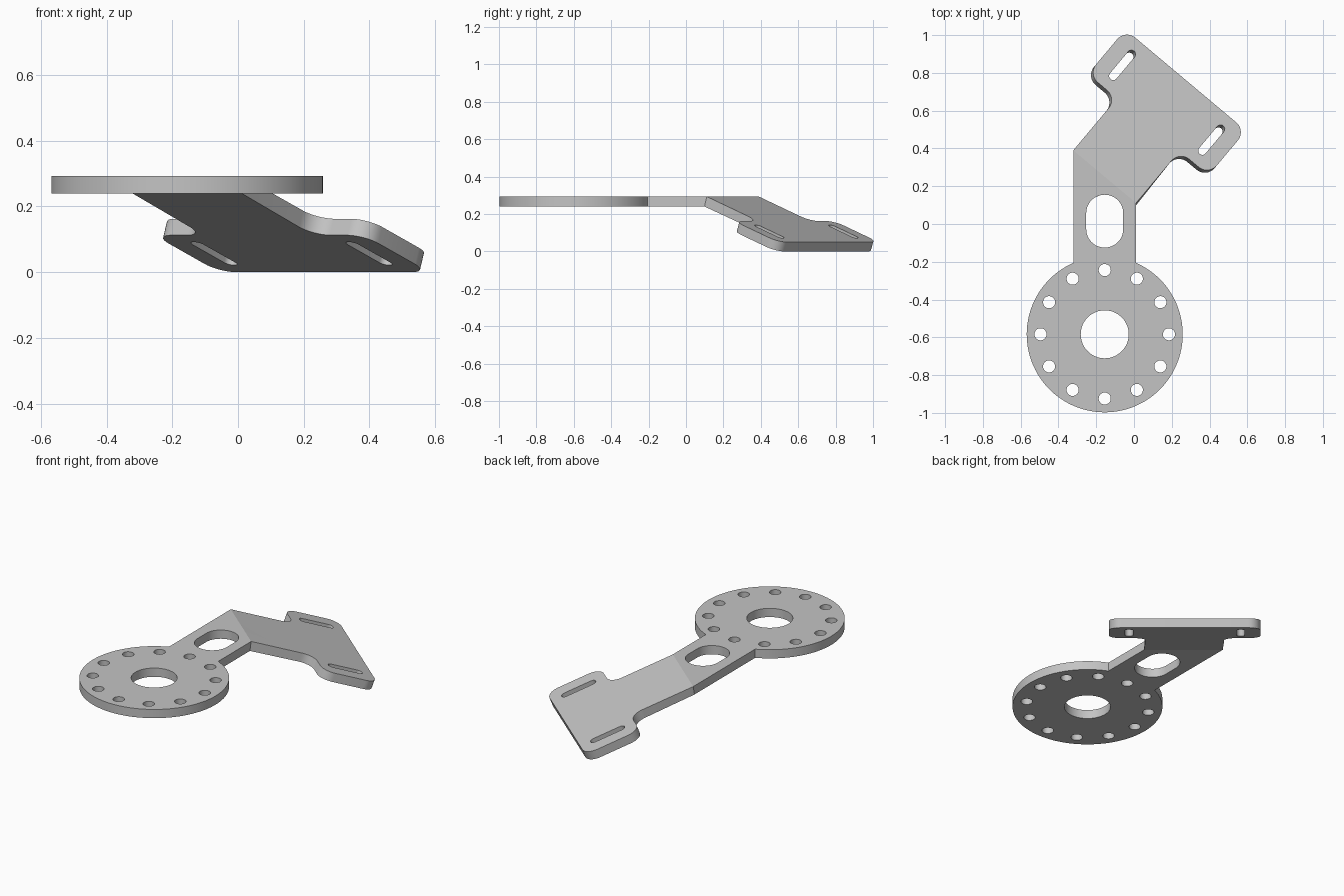
import bpy, bmesh
from math import sin, cos, tan, pi, acos, radians
from mathutils import Vector

cube = bpy.data.objects.get("Cube")
if cube:
    bpy.data.objects.remove(cube, do_unlink=True)

THICK = 0.053
TILT = radians(20)
HUB = Vector((-0.155, -0.584))
HUB_R = 0.413
BEND = 0.092                                   # bend line position along the plate
U = Vector((sin(radians(40)), cos(radians(40))))   # down the tilted plate
V = Vector((U.y, -U.x))                            # across the tilted plate
MID, NECK, WING = -0.28, 0.217, 0.417          # plate centre line and half widths
WING_IN, WING_OUT = 0.451, 0.76


def plate(u, v):
    return U * u + V * (MID + v)


def arc(c, r, a0, a1, n):
    return [c + Vector((cos(a), sin(a))) * r
            for a in (a0 + (a1 - a0) * i / n for i in range(n + 1))]


def circle(c, r, n):
    return arc(c, r, 0, 2 * pi, n)[:-1]


def slot(a, b, r, n=16):
    d = b - a
    ang = Vector((1, 0)).angle_signed(d)       # clockwise positive
    ang = -ang
    return (arc(b, r, ang - pi / 2, ang + pi / 2, n)
            + arc(a, r, ang + pi / 2, ang + 3 * pi / 2, n))


def round_corner(a, p, b, r=0.068, n=10):
    d1, d2 = (a - p).normalized() * r, (b - p).normalized() * r
    c = p + d1 + d2
    return [c - d2 * cos(t) - d1 * sin(t) for t in (pi / 2 * i / n for i in range(n + 1))]


# Outline: round hub, straight neck, then the T-shaped end plate
half = acos(0.166 / HUB_R)
outline = arc(HUB, HUB_R, pi - half, 2 * pi + half, 100)
corners = [plate(u, v) for u, v in (
    (BEND, NECK), (WING_IN, NECK), (WING_IN, WING), (WING_OUT, WING),
    (WING_OUT, -WING), (WING_IN, -WING), (WING_IN, -NECK), (BEND, -NECK))]
outline.append(corners[0])
for a, p, b in zip(corners, corners[1:], corners[2:]):
    outline += round_corner(a, p, b)
outline.append(corners[-1])

# Openings: hub bore, bolt circle, neck slot, adjustment slots
loops = [outline, circle(HUB, 0.127, 64)]
for i in range(12):
    a = i * pi / 6
    loops.append(circle(HUB + Vector((cos(a), sin(a))) * 0.34, 0.032, 32))
loops.append(slot(Vector((HUB.x, -0.027)), Vector((HUB.x, 0.057)), 0.098, 24))
for side in (-1, 1):
    loops.append(slot(plate(0.53, side * 0.308), plate(0.68, side * 0.308), 0.022))

# Flat blank as a filled, extruded curve
curve = bpy.data.curves.new("bracket_blank", 'CURVE')
curve.dimensions = '2D'
curve.fill_mode = 'BOTH'
curve.extrude = THICK / 2
for pts in loops:
    spline = curve.splines.new('POLY')
    spline.points.add(len(pts) - 1)
    for sp, p in zip(spline.points, pts):
        sp.co = (p.x, p.y, 0, 1)
    spline.use_cyclic_u = True
blank = bpy.data.objects.new("bracket_blank", curve)
bpy.context.collection.objects.link(blank)
dg = bpy.context.evaluated_depsgraph_get()
mesh = bpy.data.meshes.new_from_object(blank.evaluated_get(dg))
bpy.data.objects.remove(blank, do_unlink=True)

# Crease along the bend line, then fold the end plate down
bm = bmesh.new()
bm.from_mesh(mesh)
bmesh.ops.remove_doubles(bm, verts=bm.verts, dist=1e-5)
bmesh.ops.bisect_plane(bm, geom=bm.verts[:] + bm.edges[:] + bm.faces[:], dist=1e-4,
                       plane_co=(U * BEND).to_3d(), plane_no=U.to_3d())
top = (WING_OUT - BEND) * tan(TILT) + THICK * cos(TILT)
for v in bm.verts:
    d = v.co.xy.dot(U) - BEND
    depth = THICK if v.co.z < 0 else 0
    if d > 0.001:
        v.co.xy -= U * depth * sin(TILT)
        v.co.z = top - d * tan(TILT) - depth * cos(TILT)
    else:
        if d > -0.001:
            v.co.y -= depth * tan(TILT / 2) / U.y
        v.co.z = top - depth
bmesh.ops.recalc_face_normals(bm, faces=bm.faces)
bm.to_mesh(mesh)
bm.free()

# Single grey metal
grey = bpy.data.materials.new("grey_metal")
grey.use_nodes = True
color = (0.55, 0.55, 0.55, 1)
grey.diffuse_color = color
grey.node_tree.nodes["Principled BSDF"].inputs["Base Color"].default_value = color
mesh.materials.clear()
mesh.materials.append(grey)

bracket = bpy.data.objects.new("bracket", mesh)
bpy.context.collection.objects.link(bracket)
bpy.ops.object.select_all(action='DESELECT')
bracket.select_set(True)
bpy.context.view_layer.objects.active = bracket
bpy.ops.object.shade_smooth_by_angle(angle=radians(15))
